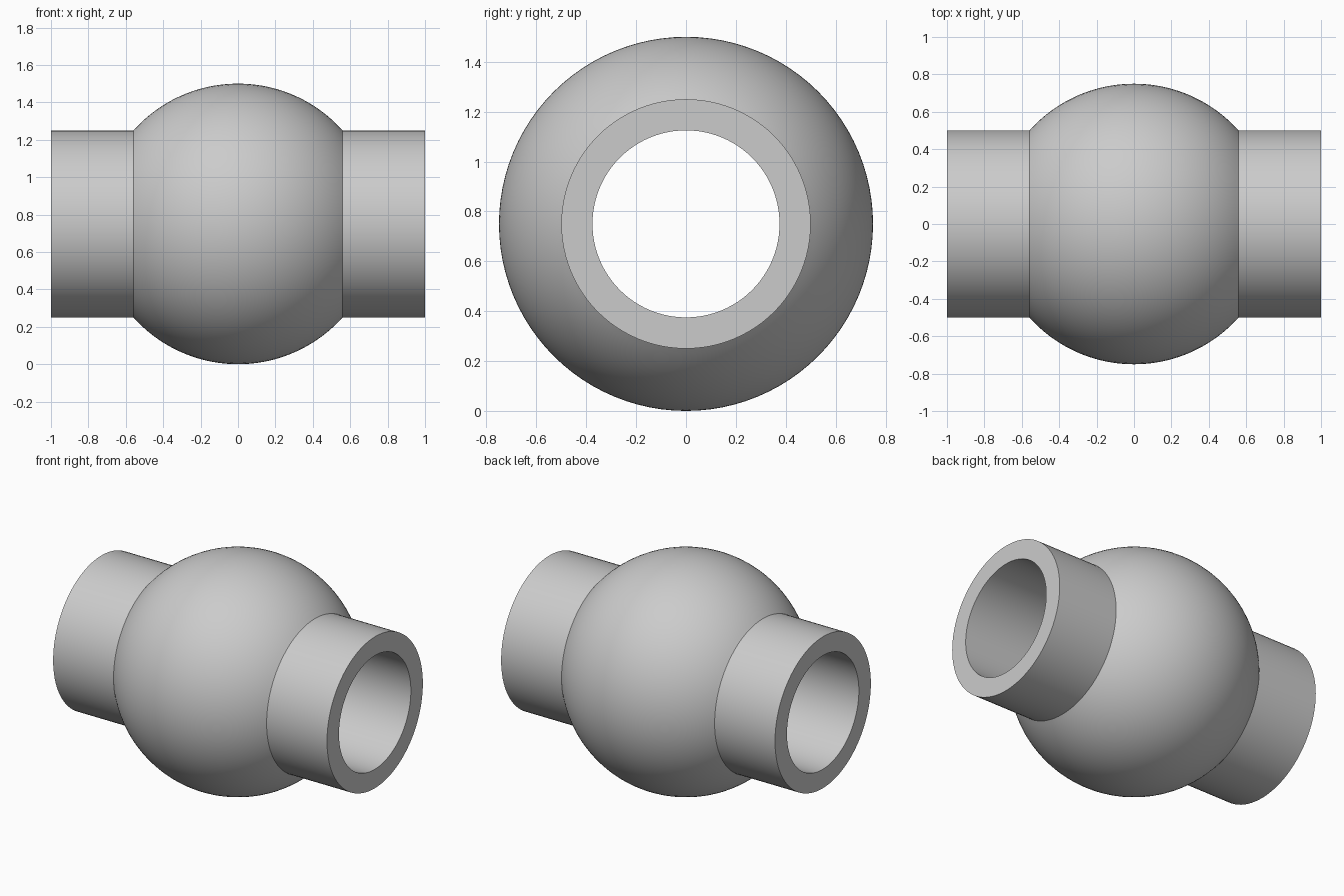
import bpy, bmesh, math
from mathutils import Vector

cube = bpy.data.objects.get("Cube")
if cube:
    bpy.data.objects.remove(cube, do_unlink=True)

BALL_R, PIPE_R, BORE_R, HALF_LEN = 0.75, 0.5, 0.375, 1.0
SEGMENTS, ARC_STEPS = 96, 48
CENTRE = Vector((0, 0, BALL_R))

grey = bpy.data.materials.new("plain_grey")
grey.use_nodes = True
colour = (0.6, 0.6, 0.6, 1)
grey.diffuse_color = colour
grey.node_tree.nodes["Principled BSDF"].inputs["Base Color"].default_value = colour

# Cross-section of (x, radius): bore, pipe ends and the ball's arc between the pipes
start = math.asin(PIPE_R / BALL_R)
angles = [math.pi - start - (math.pi - 2 * start) * i / ARC_STEPS for i in range(ARC_STEPS + 1)]
arc = [(BALL_R * math.cos(a), BALL_R * math.sin(a)) for a in angles]
profile = [(-HALF_LEN, BORE_R), (-HALF_LEN, PIPE_R), *arc,
           (HALF_LEN, PIPE_R), (HALF_LEN, BORE_R)]

# Revolve the closed section about the pipe axis
bm = bmesh.new()
ring = [bm.verts.new(CENTRE + Vector((x, 0, r))) for x, r in profile]
edges = [bm.edges.new((ring[i - 1], ring[i])) for i in range(len(ring))]
bmesh.ops.spin(bm, geom=ring + edges, cent=CENTRE, axis=(1, 0, 0),
               angle=math.tau, steps=SEGMENTS, use_merge=True)
bmesh.ops.remove_doubles(bm, verts=bm.verts, dist=0.0001)
bmesh.ops.recalc_face_normals(bm, faces=bm.faces)
mesh = bpy.data.meshes.new("ball_pipe_joint")
bm.to_mesh(mesh)
bm.free()
mesh.materials.append(grey)

joint = bpy.data.objects.new("ball_pipe_joint", mesh)
bpy.context.collection.objects.link(joint)
bpy.ops.object.select_all(action="DESELECT")
joint.select_set(True)
bpy.context.view_layer.objects.active = joint
bpy.ops.object.shade_smooth_by_angle(angle=math.radians(30))
